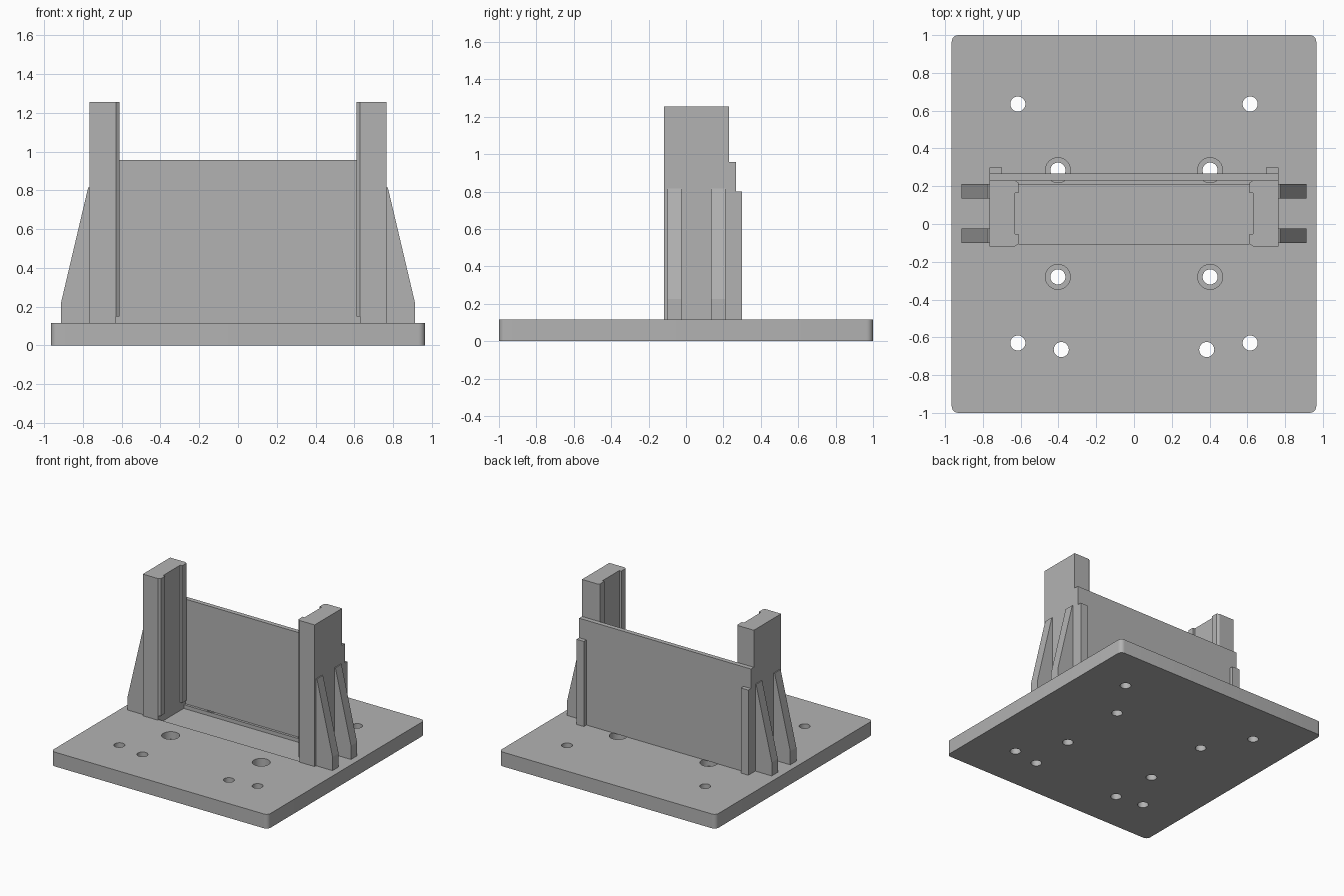
import bpy
import bmesh
from mathutils import Vector

if "Cube" in bpy.data.objects:
    bpy.data.objects.remove(bpy.data.objects["Cube"], do_unlink=True)

grey = bpy.data.materials.new("mid grey")
grey.use_nodes = True
colour = (0.45, 0.45, 0.45, 1)
grey.diffuse_color = colour
grey.node_tree.nodes["Principled BSDF"].inputs["Base Color"].default_value = colour

PLATE_TOP = 0.115


def prism(name, outline, direction):
    """Extrude a closed outline of 3D points along a direction."""
    bm = bmesh.new()
    face = bm.faces.new([bm.verts.new(p) for p in outline])
    new = bmesh.ops.extrude_face_region(bm, geom=[face])["geom"]
    verts = [g for g in new if isinstance(g, bmesh.types.BMVert)]
    bmesh.ops.translate(bm, verts=verts, vec=Vector(direction))
    bmesh.ops.recalc_face_normals(bm, faces=bm.faces)
    mesh = bpy.data.meshes.new(name)
    bm.to_mesh(mesh)
    bm.free()
    mesh.materials.append(grey)
    obj = bpy.data.objects.new(name, mesh)
    bpy.context.collection.objects.link(obj)
    return obj


def box(name, x0, x1, y0, y1, z0, z1):
    outline = [(x0, y0, z0), (x1, y0, z0), (x1, y1, z0), (x0, y1, z0)]
    return prism(name, outline, (0, 0, z1 - z0))


def apply(obj, modifier):
    bpy.context.view_layer.objects.active = obj
    bpy.ops.object.modifier_apply(modifier=modifier.name)


def cut(obj, cutter):
    mod = obj.modifiers.new("cut", 'BOOLEAN')
    mod.operation = 'DIFFERENCE'
    mod.solver = 'EXACT'
    mod.object = cutter
    apply(obj, mod)
    bpy.data.objects.remove(cutter, do_unlink=True)


def drill(obj, x, y, radius, z0, z1):
    bpy.ops.mesh.primitive_cylinder_add(vertices=32, radius=radius, depth=z1 - z0,
                                        location=(x, y, (z0 + z1) / 2))
    cutter = bpy.context.object
    cutter.data.materials.append(grey)
    cut(obj, cutter)


# Base plate with rounded vertical corners
plate = box("base_plate", -0.965, 0.965, -1, 1, 0, PLATE_TOP)
bm = bmesh.new()
bm.from_mesh(plate.data)
corners = [e for e in bm.edges if abs(e.verts[0].co.z - e.verts[1].co.z) > 0.05]
bmesh.ops.bevel(bm, geom=corners, offset=0.035, segments=6, profile=0.5, affect='EDGES')
bm.to_mesh(plate.data)
bm.free()

# Shallow slot between the posts, then mounting holes and counterbores
cut(plate, box("slot_cutter", -0.63, 0.63, -0.105, 0.21, 0.085, 0.2))
for side in (-1, 1):
    for x, y in ((0.615, 0.635), (0.615, -0.63), (0.385, -0.665)):
        drill(plate, side * x, y, 0.04, -0.1, 0.3)
    for y in (-0.28, 0.285):
        drill(plate, side * 0.403, y, 0.066, 0.055, 0.3)
        drill(plate, side * 0.403, y, 0.04, -0.1, 0.3)
bpy.ops.object.select_all(action='DESELECT')
plate.select_set(True)
bpy.context.view_layer.objects.active = plate
bpy.ops.object.shade_smooth_by_angle()

# Back wall
box("back_wall", -0.765, 0.765, 0.23, 0.267, PLATE_TOP, 0.957)

for side, label in ((-1, "right"), (1, "left")):
    def mirrored(points):
        return [(side * x, y, z) for x, y, z in points]

    # Upright post
    post = [(0.765, -0.118), (0.63, -0.118), (0.63, 0.23), (0.765, 0.23)]
    prism(label + "_post", mirrored([(x, y, PLATE_TOP) for x, y in post]),
          (0, 0, 1.255 - PLATE_TOP))

    # Chamfered guide lips on the inner face of the post
    for name, y_out, y_mid, y_in in (("front", -0.118, -0.105, -0.052),
                                     ("rear", 0.23, 0.218, 0.165)):
        lip = [(0.63, y_out), (0.612, y_mid), (0.612, y_in), (0.63, y_in)]
        prism(label + "_" + name + "_lip", mirrored([(x, y, 0.15) for x, y in lip]),
              (0, 0, 1.255 - 0.15))

    # Tapered gussets bracing the outside of the post
    gusset = [(0.765, PLATE_TOP), (0.912, PLATE_TOP), (0.912, 0.225),
              (0.773, 0.815), (0.765, 0.815)]
    for name, y in (("front", -0.1), ("rear", 0.135)):
        prism(label + "_" + name + "_gusset", mirrored([(x, y, z) for x, z in gusset]),
              (0, 0.077, 0))

    # Rib behind the wall
    x0, x1 = sorted((side * 0.7, side * 0.765))
    box(label + "_back_rib", x0, x1, 0.267, 0.3, PLATE_TOP, 0.8)
